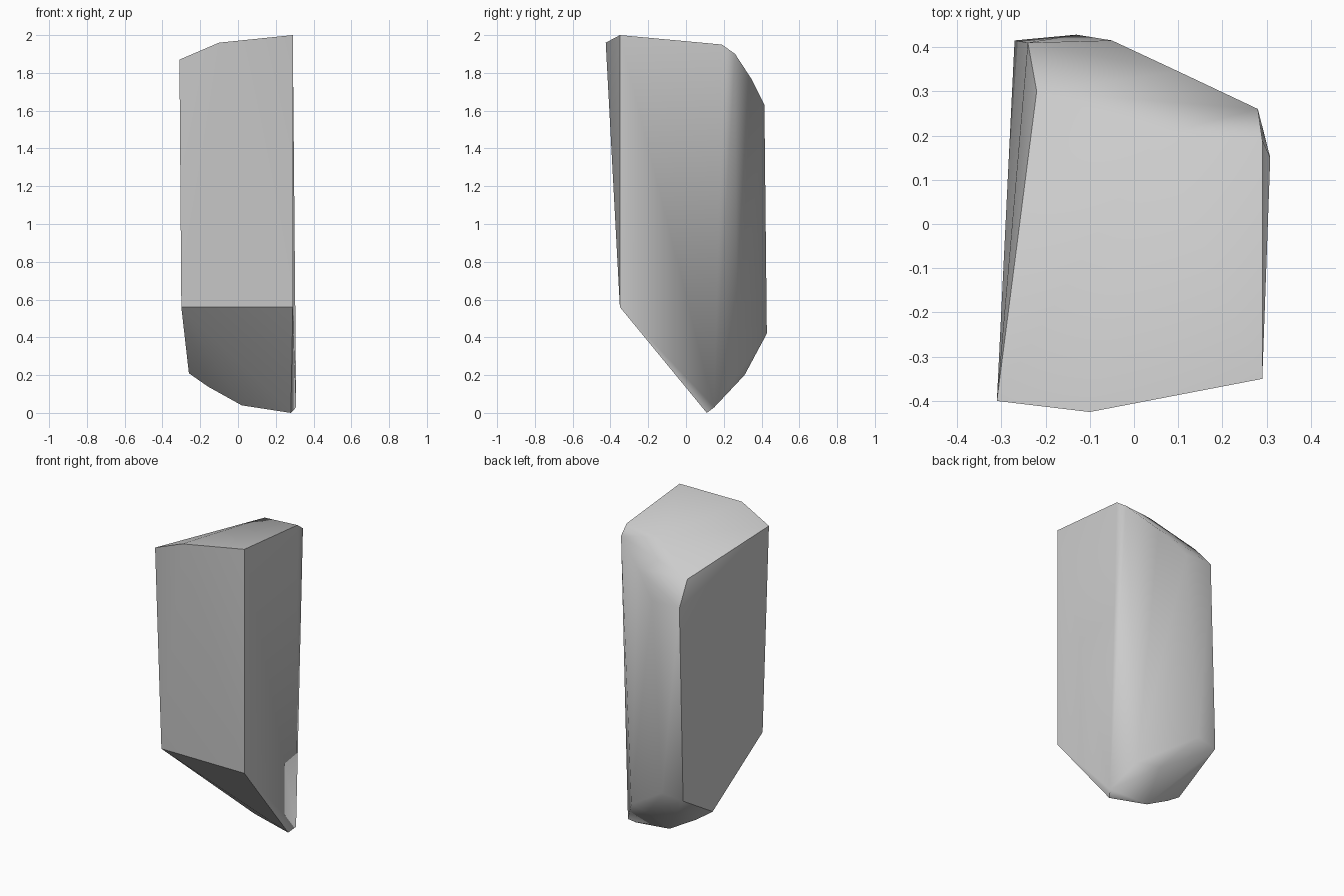
import bpy, bmesh

cube = bpy.data.objects.get("Cube")
if cube:
    bpy.data.objects.remove(cube, do_unlink=True)

# Stone colour
stone = bpy.data.materials.new("grey stone")
stone.use_nodes = True
colour = (0.6, 0.6, 0.6, 1)
stone.diffuse_color = colour
stone.node_tree.nodes["Principled BSDF"].inputs["Base Color"].default_value = colour

# Corner points of the chipped stone, grouped by region
front = [(-0.3, -0.35, 0.56), (0.29, -0.35, 0.56), (0.29, -0.35, 2),
         (-0.1, -0.425, 1.96), (-0.31, -0.4, 1.87)]
top_back = [(0.29, 0.19, 1.95), (0.28, 0.26, 1.9), (0.05, 0.2, 1.93), (0.1, 0.345, 1.77),
            (-0.05, 0.415, 1.63), (-0.22, 0.3, 1.77), (-0.24, 0.41, 1.63)]
low_back = [(-0.27, 0.415, 0.4), (-0.13, 0.428, 0.42), (0.06, 0.31, 0.2), (0.2, 0.27, 0.2)]
foot = [(0.28, 0.11, 0), (0.308, 0.15, 0.03), (0.02, 0.14, 0.04),
        (-0.16, 0.12, 0.14), (-0.26, 0.1, 0.21)]

# Wrap the corners in a convex hull
bm = bmesh.new()
for point in front + top_back + low_back + foot:
    bm.verts.new(point)
hull = bmesh.ops.convex_hull(bm, input=bm.verts[:])
loose = [v for v in bm.verts if not v.link_faces]
bmesh.ops.delete(bm, geom=loose, context='VERTS')
bmesh.ops.recalc_face_normals(bm, faces=bm.faces[:])


def side(face):
    """Name the clean-cut side a face belongs to."""
    n = face.normal
    if n.x < -0.8:
        return "left_cut"
    if n.x > 0.9:
        return "right_cut"
    if n.y < -0.9:
        return "front_cut"
    if n.y < -0.4:
        return "under_cut"
    return "worn"


# Crisp edges round the clean cuts, soft shading over the worn back
for face in bm.faces:
    face.smooth = True
for edge in bm.edges:
    sides = {side(f) for f in edge.link_faces}
    angle = edge.calc_face_angle(0)
    soft = sides <= {"worn", "right_cut"}
    edge.smooth = angle < (1.3 if soft else 0.5)

mesh = bpy.data.meshes.new("standing_stone")
bm.to_mesh(mesh)
bm.free()
mesh.materials.append(stone)
bpy.context.collection.objects.link(bpy.data.objects.new("standing_stone", mesh))
